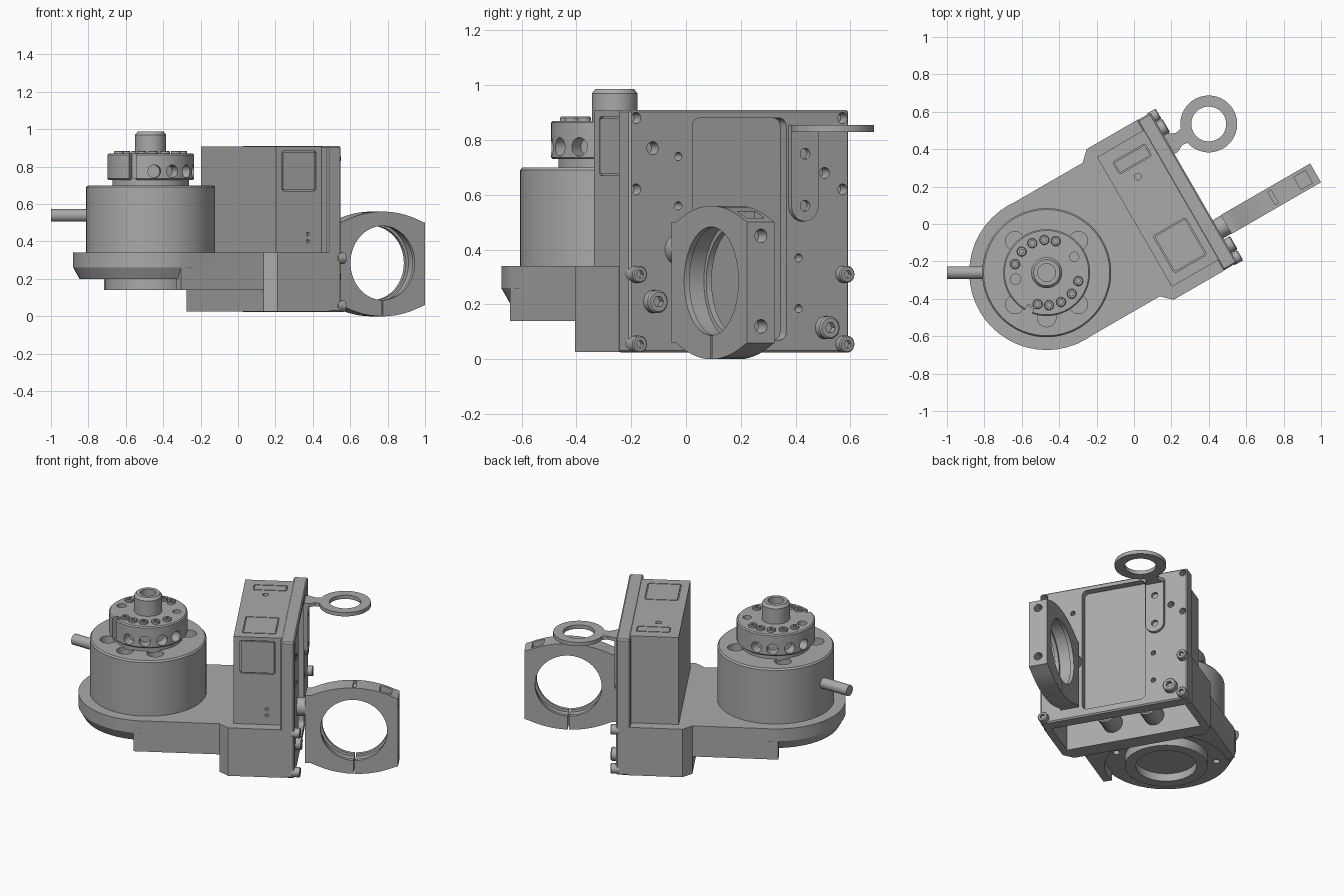
import bpy, bmesh
from math import sin, cos, pi, radians, sqrt
from mathutils import Matrix

if "Cube" in bpy.data.objects:
    bpy.data.objects.remove(bpy.data.objects["Cube"])

grey = bpy.data.materials.new("machined grey")
grey.use_nodes = True
grey.diffuse_color = (0.4, 0.4, 0.4, 1)
grey.node_tree.nodes["Principled BSDF"].inputs["Base Color"].default_value = grey.diffuse_color

# The whole unit is turned about the motor axis
PLACE = Matrix.Translation((-0.467, -0.26, 0)) @ Matrix.Rotation(radians(30), 4, 'Z')
AXES = {'z': lambda a, b, h: (a, b, h), 'u': lambda a, b, h: (h, a, b), 'v': lambda a, b, h: (a, h, b)}


def finish(name, bm, turn=None):
    bmesh.ops.recalc_face_normals(bm, faces=bm.faces)
    me = bpy.data.meshes.new(name)
    bm.to_mesh(me)
    bm.free()
    me.materials.append(grey)
    ob = bpy.data.objects.new(name, me)
    bpy.context.collection.objects.link(ob)
    ob.matrix_world = PLACE @ turn if turn else PLACE
    return ob


def stack(name, rings, axis='z', turn=None, bevel=0):
    """Join successive (outline, height) loops into a closed solid."""
    bm = bmesh.new()
    loops = [[bm.verts.new(AXES[axis](a, b, h)) for a, b in pts] for pts, h in rings]
    n = len(loops[0])
    for low, high in zip(loops, loops[1:]):
        for i in range(n):
            j = (i + 1) % n
            bm.faces.new((low[i], low[j], high[j], high[i]))
    bm.faces.new(loops[0][::-1])
    bm.faces.new(loops[-1])
    if bevel:
        bmesh.ops.bevel(bm, geom=bm.edges[:], offset=bevel, segments=1, affect='EDGES')
    return finish(name, bm, turn)


def prism(name, pts, lo, hi, axis='z', **kw):
    return stack(name, [(pts, lo), (pts, hi)], axis, **kw)


def circle(r, a=0, b=0, n=64):
    return [(a + r * cos(2 * pi * i / n), b + r * sin(2 * pi * i / n)) for i in range(n)]


def rect(a0, a1, b0, b1):
    return [(a0, b0), (a1, b0), (a1, b1), (a0, b1)]


def rounded(a0, a1, b0, b1, r):
    corners = [(a1 - r, b1 - r), (a0 + r, b1 - r), (a0 + r, b0 + r), (a1 - r, b0 + r)]
    return [(a + r * cos(pi / 2 * (k + i / 6)), b + r * sin(pi / 2 * (k + i / 6)))
            for k, (a, b) in enumerate(corners) for i in range(7)]


def lathe(name, profile, n=96, **kw):
    return stack(name, [(circle(r, n=n), h) for r, h in profile], **kw)


def combine(ob, tools, operation):
    for tool in tools:
        mod = ob.modifiers.new("combine", 'BOOLEAN')
        mod.operation = operation
        mod.object = tool
        mod.solver = 'EXACT'
        bpy.context.view_layer.update()
        me = bpy.data.meshes.new_from_object(ob.evaluated_get(bpy.context.evaluated_depsgraph_get()))
        ob.modifiers.clear()
        ob.data = me
        bpy.data.objects.remove(tool)


def cut(ob, *cutters):
    combine(ob, cutters, 'DIFFERENCE')


def hole(a, b, r, lo, hi, axis='z', **kw):
    return prism("cutter", circle(r, a, b, 24), lo, hi, axis, **kw)


def groove(ob, a0, a1, b0, b1, face, axis):
    """Outline of an access panel."""
    g = prism("cutter", rounded(a0, a1, b0, b1, .014), face - .01, face + .01, axis)
    cut(g, prism("cutter", rounded(a0 + .006, a1 - .006, b0 + .006, b1 - .006, .008),
                 face - .02, face + .02, axis))
    cut(ob, g)


def cap_screw(name, a, b, r, lo, hi, axis='z'):
    s = stack(name, [(circle(r, a, b, 24), lo), (circle(r, a, b, 24), hi - r * .15),
                     (circle(r * .85, a, b, 24), hi)], axis)
    cut(s, prism("cutter", circle(r * .5, a, b, 6), hi - r * .6, hi + .01, axis))
    return s


def spin(deg):
    return Matrix.Rotation(radians(deg - 30), 4, 'Z')


# Base: round foot, straight arm and hollow end block in one casting
base = prism("base", rect(-.05, .5, -.412, .412), .14, .34)
cut(base, prism("cutter", circle(.365), .1, .22))
end_pts = [(.46, -.412), (.515, -.465), (.835, -.465), (.835, .465), (.515, .465), (.46, .412)]
combine(base, [lathe("foot", [(.38, .2), (.414, .26), (.414, .34)], n=48),
               prism("end", end_pts, .027, .34)], 'UNION')
cut(base, prism("cutter", rect(.56, .9, -.42, .42), 0, .31),
    prism("cutter", rect(.58, .9, -.36, .36), .25, .4))

# Lower bearing ring with bolt holes around it
bearing = prism("bearing_ring", circle(.245), .14, .21)
cut(bearing, prism("cutter", circle(.18), .1, .19))
cut(base, *[hole(.3 * cos(k * pi / 3), .3 * sin(k * pi / 3), .02, .15, .24) for k in range(6)])

# Drum with pockets in its top
drum = lathe("drum", [(.345, .335), (.345, .69), (.337, .7)])
cut(drum, *[hole(.24, 0, .05, .62, .75, turn=spin(a)) for a in (-135, -90, -45, 45, 135)])
lathe("drum_neck", [(.205, .69), (.205, .74)])

# Clamping head with radial holes, slot and top screws
head = lathe("clamp_head", [(.225, .73), (.232, .737), (.232, .863), (.225, .87)])
for half in (0, 180):
    for a in (-85, -60, -34, -9):
        cut(head, hole(0, .775, .034, .17, .3, 'u', turn=spin(half + a)))
    for i, a in enumerate((-106, -86, -64, -40, -15)):
        s = cap_screw("head_screw_%d_%d" % (half, i), .175, 0, .026, .85, .885)
        s.matrix_world = PLACE @ spin(half + a)
cut(head, prism("cutter", rect(.195, .3, -.02, .02), .7, .9, turn=spin(-115)))
cut(head, hole(.17, 0, .025, .84, .9, turn=spin(30)), hole(.17, 0, .028, .84, .9, turn=spin(192)))

# Spigot on top and side rod
spigot = lathe("spigot", [(.083, .86), (.083, .97), (.07, .987)], n=48)
cut(spigot, hole(0, 0, .048, .93, 1.1))
prism("side_rod", circle(.034, 0, .54, 32), .33, .533, 'u', turn=spin(180))

# Hollow housing, open downwards, with access panels
box = prism("housing", rect(.542, .85, -.4, .4), .335, .908)
cut(box, prism("cutter", rect(.57, .9, -.37, .37), .3, .88))
groove(box, .58, .79, .67, .885, -.4, 'v')
groove(box, .6, .8, .26, .335, .908, 'z')
groove(box, .59, .79, -.345, -.115, .908, 'z')
for z in (.4, .44):
    cut(box, hole(.74, z, .01, -.42, -.38, 'v'))
cut(box, hole(.68, .2, .018, .89, .93))

# Back plate with a tall shallow recess and threaded holes
plate = prism("back_plate", rect(-.463, .463, .024, .91), .825, .909, 'u', bevel=.008)
cut(plate, prism("cutter", rounded(-.198, .198, .07, .88, .03), .865, 1, 'u'))
spots = [(-.435, .88), (.435, .88), (-.435, .62), (.435, .62), (.36, .68)]
for v, z in spots:
    cut(plate, hole(v, z, .02, .86, 1, 'u'))
cut(plate, hole(-.365, .77, .024, .86, 1, 'u'))
for v, z in [(-.257, .74), (-.257, .56), (.25, .37), (.25, .185)]:
    cut(plate, hole(v, z, .015, .86, 1, 'u'))

# Socket screws on the back plate and bolts inside the cavity
for side in (-1, 1):
    for k, z in enumerate((.055, .31)):
        cap_screw("plate_screw_%d_%d" % (side, k), side * .437, z, .031, .89, .943, 'u')
    cap_screw("large_screw_%d" % side, side * .362, .21 if side < 0 else .115, .042, .89, .947, 'u')
    cap_screw("inner_bolt_%d" % side, side * .13, .15, .06, .55, .7, 'u')

# Eyelet bracket: upright tab, strap and ring
V = .265
tab_pts = [(V + .057, .855), (V - .057, .855)] + \
          [(V - .057 * cos(pi * i / 12), .56 - .057 * sin(pi * i / 12)) for i in range(13)]
tab = prism("eyelet_tab", tab_pts, .9, .93, 'u')
cut(tab, *[hole(V, z, .02, .88, .95, 'u') for z in (.56, .75)])
half_strap = [(.905, .057), (.93, .057), (.97, .036), (1.02, .045), (1.06, .09)]
strap = prism("eyelet_strap", [(u, V - w) for u, w in half_strap] +
              [(u, V + w) for u, w in reversed(half_strap)], .831, .854)
eyelet = prism("eyelet_ring", circle(.152, 1.148, V - .01), .83, .855)
for part in (strap, eyelet):
    cut(part, prism("cutter", circle(.093, 1.148, V - .01), .8, .9))

# Split pipe clamp standing off the plate
U, W, Z = 1.25, -.257, .28
steps = [-.29 + .552 * i / 18 for i in range(19)]
arc = [(x, max(.22, sqrt(.572 ** 2 - x * x) - .292)) for x in steps]
clamp_pts = [(U + x, Z + h) for x, h in arc] + [(U + x, Z - h) for x, h in reversed(arc)]
clamp = prism("pipe_clamp", clamp_pts, W - .058, W + .058, 'v')
bore = [(.198, -.1), (.198, -.035), (.213, -.034), (.213, .034), (.198, .035), (.198, .1)]
cut(clamp, stack("cutter", [(circle(r, U, Z + .005), W + d) for r, d in bore], 'v'))
cut(clamp, prism("cutter", rect(U - .004, U + .004, -.05, .1), W - .1, W + .1, 'v'),
    prism("cutter", rect(U - .01, U + .01, W - .04, W + .04), .545, .6),
    prism("cutter", rect(1.4, 1.47, W - .038, W + .038), .49, .6))
cut(clamp, *[hole(W, z, .025, 1.45, 1.6, 'u') for z in (.12, .45)])
prism("clamp_neck", circle(.056, W, .4, 32), .89, 1.0, 'u')

# Crisp edges with smooth curved walls
for ob in bpy.context.scene.objects:
    ob.select_set(ob.type == 'MESH')
    if ob.type == 'MESH':
        bpy.context.view_layer.objects.active = ob
bpy.ops.object.shade_smooth_by_angle(angle=radians(25))
bpy.ops.object.select_all(action='DESELECT')
